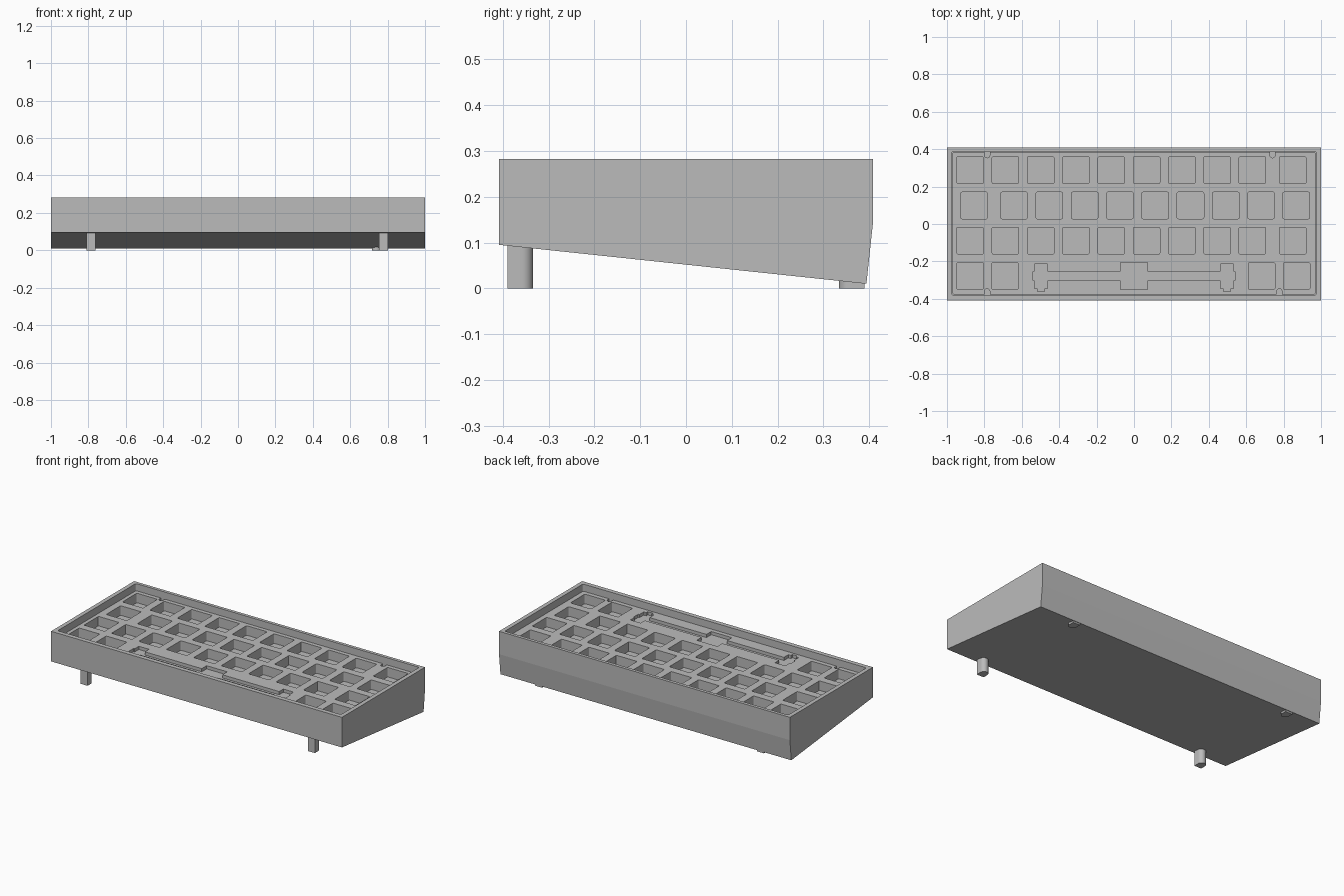
import bpy, bmesh, math
from mathutils import Vector

if "Cube" in bpy.data.objects:
    bpy.data.objects.remove(bpy.data.objects["Cube"])

grey = bpy.data.materials.new("light_grey")
grey.diffuse_color = (0.5, 0.5, 0.5, 1)
grey.use_nodes = True
grey.node_tree.nodes["Principled BSDF"].inputs["Base Color"].default_value = grey.diffuse_color


def add_prism(bm, pts, direction):
    """Extrude a closed 3D outline along a direction into a solid."""
    face = bm.faces.new([bm.verts.new(p) for p in pts])
    ext = bmesh.ops.extrude_face_region(bm, geom=[face])
    verts = [g for g in ext["geom"] if isinstance(g, bmesh.types.BMVert)]
    bmesh.ops.translate(bm, verts=verts, vec=Vector(direction))


def upright(bm, outline, z0, z1):
    add_prism(bm, [(x, y, z0) for x, y in outline], (0, 0, z1 - z0))


def finish(bm, name):
    bmesh.ops.recalc_face_normals(bm, faces=bm.faces[:])
    me = bpy.data.meshes.new(name)
    bm.to_mesh(me)
    bm.free()
    ob = bpy.data.objects.new(name, me)
    bpy.context.collection.objects.link(ob)
    me.materials.append(grey)
    return ob


def rounded_rect(x0, x1, y0, y1, r, n=4):
    pts = []
    corners = [(x1 - r, y1 - r), (x0 + r, y1 - r), (x0 + r, y0 + r), (x1 - r, y0 + r)]
    for k, (cx, cy) in enumerate(corners):
        for i in range(n + 1):
            a = math.pi / 2 * (k + i / n)
            pts.append((cx + r * math.cos(a), cy + r * math.sin(a)))
    return pts


def u_shape(x, y_flat, y_tip, r, n=16):
    """Flat at y_flat, half-round end at y_tip."""
    s = 1 if y_tip > y_flat else -1
    pts = [(x - r, y_flat), (x + r, y_flat)]
    for i in range(n + 1):
        a = math.pi * i / n
        pts.append((x + r * math.cos(a), y_tip - s * r + s * r * math.sin(a)))
    return pts


def cut(ob, cutter):
    mod = ob.modifiers.new("cut", 'BOOLEAN')
    mod.operation = 'DIFFERENCE'
    mod.solver = 'EXACT'
    mod.object = cutter
    bpy.context.view_layer.objects.active = ob
    bpy.ops.object.modifier_apply(modifier=mod.name)
    bpy.data.objects.remove(cutter)


TOP, PLATE, FLOOR = 0.282, 0.24, 0.18

# wedge-shaped case with a shallow tray
profile = [(-0.408, 0.095), (-0.408, TOP), (0.408, TOP), (0.408, 0.14), (0.394, 0.01)]
bm = bmesh.new()
add_prism(bm, [(-1, y, z) for y, z in profile], (2, 0, 0))
case = finish(bm, "case")
bm = bmesh.new()
upright(bm, rounded_rect(-0.974, 0.974, -0.38, 0.388, 0.01), FLOOR, 0.4)
cut(case, finish(bm, "tray_cutter"))

# switch plate
bm = bmesh.new()
upright(bm, rounded_rect(-0.97, 0.97, -0.376, 0.384, 0.008), FLOOR + 0.001, PLATE)
plate = finish(bm, "switch_plate")

# switch openings by row
P = 0.1886
outer_row = [-0.876 + P * i for i in range(9)] + [0.848]
middle_row = [-0.855] + [-0.641 + P * i for i in range(9)]
bottom_row = [-0.876, -0.69, 0.682, 0.869]
rows = [(0.288, outer_row), (0.099, middle_row), (-0.089, outer_row), (-0.278, bottom_row)]
h = 0.071
bm = bmesh.new()
for y, xs in rows:
    for x in xs:
        upright(bm, rounded_rect(x - h, x + h, y - h, y + h, 0.006, 3), 0.15, 0.3)

# screw notches in the plate edge
feet = [(-0.785, -1), (0.777, -1), (-0.785, 1), (0.74, 1)]
for x, s in feet:
    tip = -0.346 if s < 0 else 0.354
    upright(bm, u_shape(x, s * 0.42, tip, 0.014), 0.15, 0.3)

# long key recess with its stabiliser pockets
half = [(0.071, -0.207), (0.071, -0.255), (0.462, -0.255), (0.462, -0.214),
        (0.532, -0.214), (0.532, -0.255), (0.54, -0.255), (0.54, -0.302),
        (0.532, -0.302), (0.532, -0.345), (0.515, -0.345), (0.515, -0.36),
        (0.479, -0.36), (0.479, -0.345), (0.462, -0.345), (0.462, -0.302),
        (0.071, -0.302), (0.071, -0.349)]
upright(bm, half + [(-x, y) for x, y in reversed(half)], PLATE - 0.02, 0.3)
cut(plate, finish(bm, "opening_cutter"))

# feet: tall at the front, short at the back
for i, (x, s) in enumerate(feet):
    bm = bmesh.new()
    upright(bm, u_shape(x, s * 0.39, s * 0.334, 0.024), 0, 0.1 if s < 0 else 0.03)
    foot = finish(bm, ("front_foot_" if s < 0 else "back_foot_") + ("left" if x < 0 else "right"))
    bpy.ops.object.select_all(action='DESELECT')
    foot.select_set(True)
    bpy.context.view_layer.objects.active = foot
    bpy.ops.object.shade_smooth_by_angle(angle=math.radians(30))
